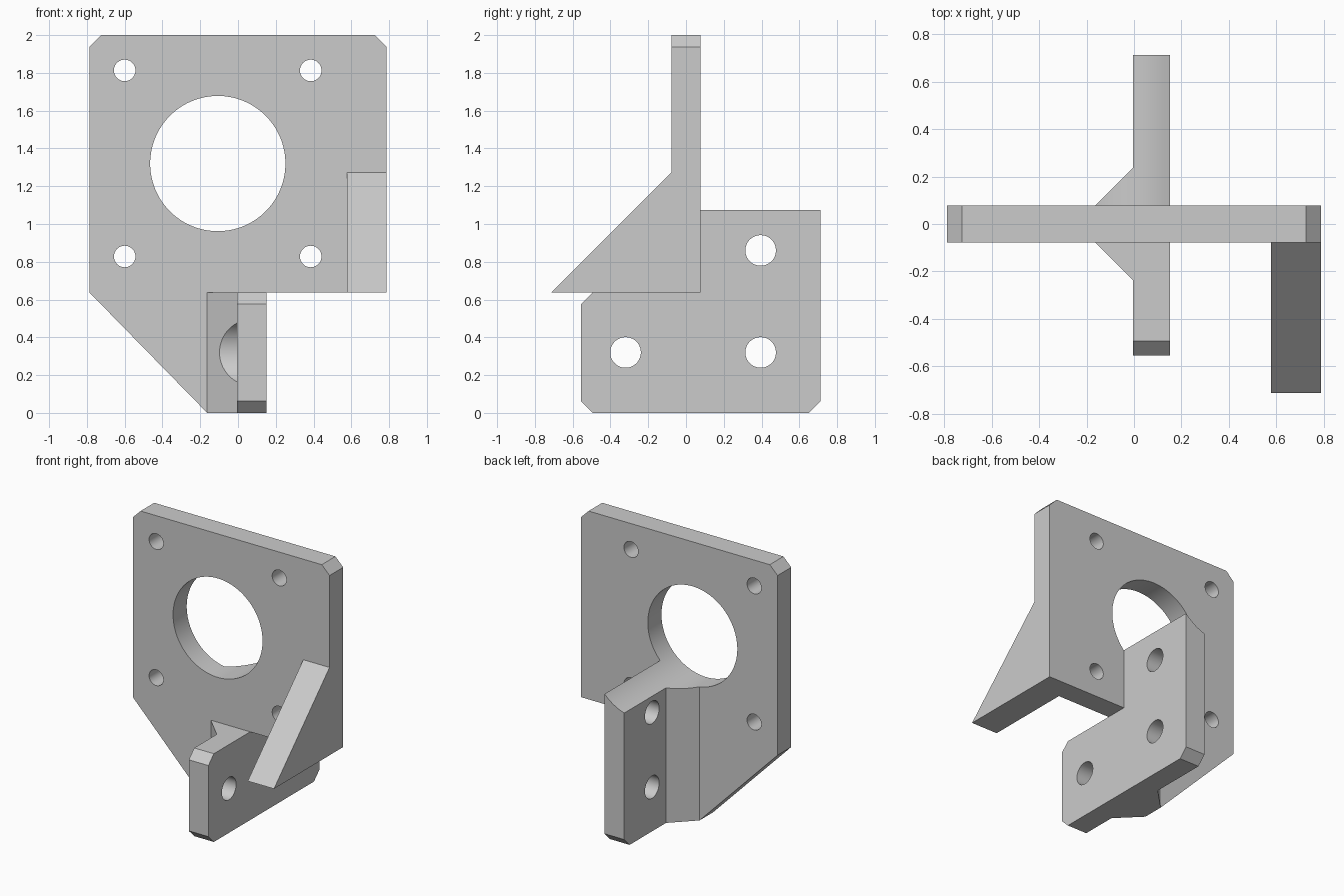
import bpy, bmesh, math
from mathutils import Matrix, Vector

cube = bpy.data.objects.get("Cube")
if cube:
    bpy.data.objects.remove(cube, do_unlink=True)

GREY = (0.6, 0.6, 0.6, 1.0)
mat = bpy.data.materials.new("plain grey")
mat.use_nodes = True
mat.diffuse_color = GREY
mat.node_tree.nodes["Principled BSDF"].inputs["Base Color"].default_value = GREY

# Maps a 2D profile point and a depth along the axis to 3D
PLACE = {
    "x": lambda u, v, d: (d, u, v),
    "y": lambda u, v, d: (u, d, v),
    "z": lambda u, v, d: (u, v, d),
}


def prism(name, axis, profile, start, end):
    """Extrude a closed 2D profile along an axis."""
    place = PLACE[axis]
    bm = bmesh.new()
    face = bm.faces.new([bm.verts.new(place(u, v, start)) for u, v in profile])
    made = bmesh.ops.extrude_face_region(bm, geom=[face])["geom"]
    shift = Vector(place(0, 0, end - start))
    bmesh.ops.translate(bm, vec=shift,
                        verts=[g for g in made if isinstance(g, bmesh.types.BMVert)])
    bmesh.ops.recalc_face_normals(bm, faces=bm.faces)
    mesh = bpy.data.meshes.new(name)
    bm.to_mesh(mesh)
    bm.free()
    mesh.materials.append(mat)
    obj = bpy.data.objects.new(name, mesh)
    bpy.context.collection.objects.link(obj)
    return obj


def rod(name, axis, u, v, radius, start, end, sides=48):
    """Round cutter along an axis."""
    ring = [(u + radius * math.cos(math.tau * i / sides),
             v + radius * math.sin(math.tau * i / sides)) for i in range(sides)]
    return prism(name, axis, ring, start, end)


def combine(target, tool, operation):
    """Apply a boolean and discard the tool."""
    tool.hide_render = True
    mod = target.modifiers.new(operation.lower(), "BOOLEAN")
    mod.operation = operation
    mod.solver = "EXACT"
    mod.object = tool
    bpy.context.view_layer.objects.active = target
    bpy.ops.object.modifier_apply(modifier=mod.name)
    bpy.data.objects.remove(tool, do_unlink=True)


W, T, LOW, C = 0.787, 0.078, 0.638, 0.062   # half width, half thickness, step, chamfer
FIN_L, FIN_R, GUSSET = -0.005, 0.152, -0.163
FRONT, BACK = -0.555, 0.713

# Motor plate with chamfered top and sloping lower left edge
bracket = prism("mounting_bracket", "y", [
    (-W, LOW), (GUSSET, 0), (FIN_R, 0), (FIN_R, LOW), (W, LOW),
    (W, 2 - C), (W - C, 2), (C - W, 2), (-W, 2 - C)], -T, T)

# Upright fin through the plate, taller behind it
fin = prism("fin", "x", [
    (FRONT, C), (FRONT + C, 0), (BACK - C, 0), (BACK, C), (BACK, 1.2),
    (0, 1.2), (0, LOW), (FRONT + C, LOW), (FRONT, LOW - C)], FIN_L, FIN_R)
combine(bracket, fin, "UNION")

# Corner fillets between plate and fin, in front and behind
reach = T + FIN_L - GUSSET
for name, side, top in (("front_gusset", -1, LOW), ("back_gusset", 1, 1.2)):
    gusset = prism(name, "z", [
        (GUSSET, 0), (GUSSET, side * T), (FIN_L, side * reach),
        (0.07, side * reach), (0.07, 0)], 0, top)
    combine(bracket, gusset, "UNION")

# Triangular side rib
rib = prism("side_rib", "x", [
    (-0.713, LOW), (0, LOW), (0, 1.273), (-T, 1.273)], 0.577, W)
combine(bracket, rib, "UNION")

# Large bore, which also hollows the top of the fin
combine(bracket, rod("bore", "y", -0.107, 1.32, 0.358, -1, 1, 128), "DIFFERENCE")

# Four plate holes
for x in (-0.6, 0.385):
    for z in (0.828, 1.813):
        combine(bracket, rod("plate_hole", "y", x, z, 0.057, -0.2, 0.2), "DIFFERENCE")

# Three fin holes and the screw head clearance in the front gusset
for y, z in ((-0.32, 0.32), (0.395, 0.32), (0.395, 0.86)):
    combine(bracket, rod("fin_hole", "x", y, z, 0.081, -0.3, 0.3), "DIFFERENCE")
combine(bracket, rod("head_clearance", "x", -0.32, 0.32, 0.177, -0.5, FIN_L, 64),
        "DIFFERENCE")

# Smooth bores, sharp edges
bpy.ops.object.select_all(action="DESELECT")
bracket.select_set(True)
bpy.context.view_layer.objects.active = bracket
bpy.ops.object.shade_smooth_by_angle(angle=math.radians(30))
